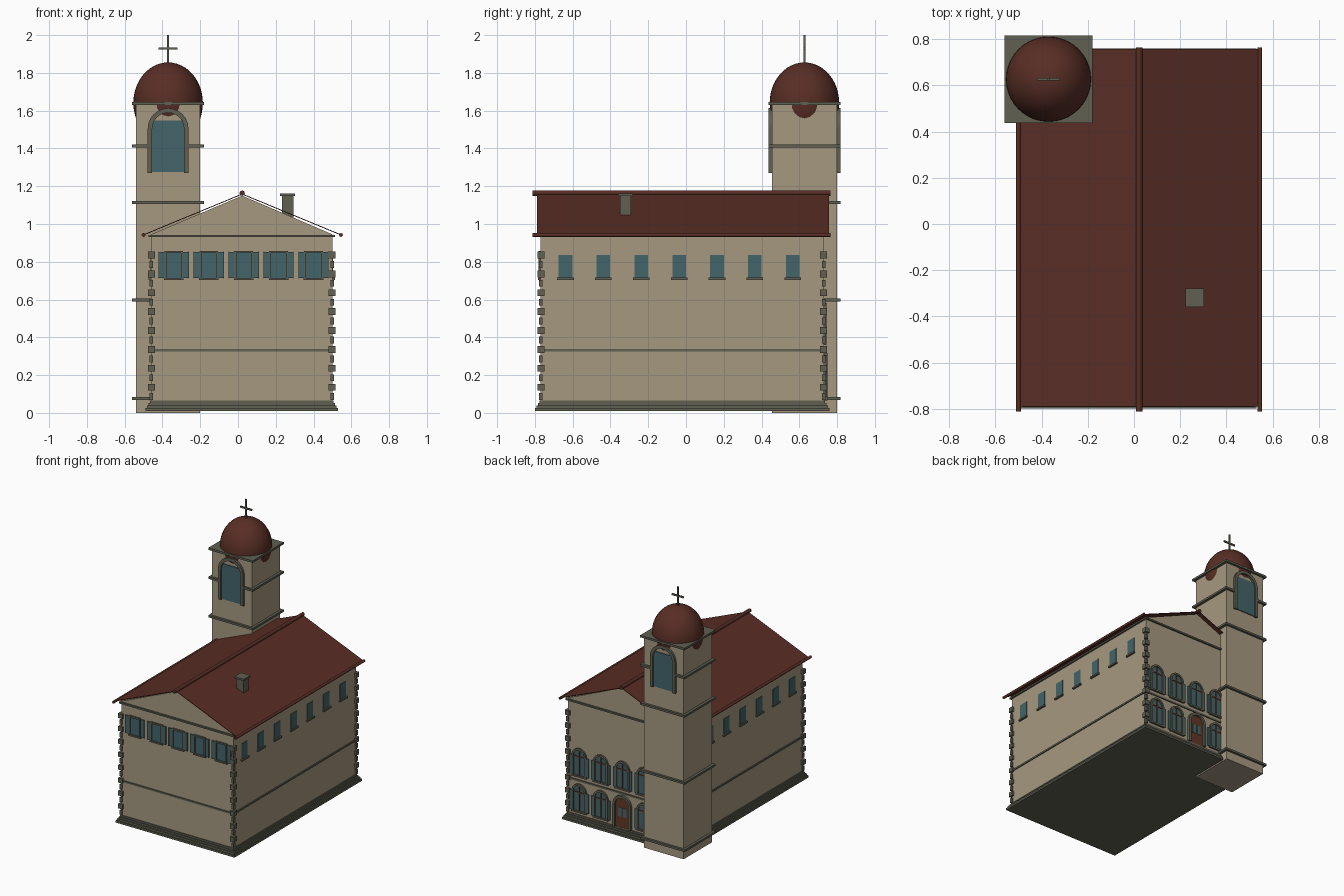
import bpy, bmesh, math

if "Cube" in bpy.data.objects:
    bpy.data.objects.remove(bpy.data.objects["Cube"])

def mat(name, c):
    m = bpy.data.materials.new(name)
    m.diffuse_color = (*c, 1)
    m.use_nodes = True
    m.node_tree.nodes["Principled BSDF"].inputs["Base Color"].default_value = m.diffuse_color
    return m

WALL = mat("tan plaster", (0.38, 0.315, 0.215))
STONE = mat("grey stone", (0.115, 0.115, 0.085))
ROOF = mat("dark red roof", (0.098, 0.027, 0.018))
GLASS = mat("teal glass", (0.056, 0.13, 0.145))
WOOD = mat("brown wood", (0.12, 0.038, 0.018))

def finish(name, bm, m):
    bmesh.ops.recalc_face_normals(bm, faces=bm.faces)
    me = bpy.data.meshes.new(name)
    bm.to_mesh(me)
    bm.free()
    me.materials.append(m)
    ob = bpy.data.objects.new(name, me)
    bpy.context.collection.objects.link(ob)
    return ob

def add_box(bm, x0, x1, y0, y1, z0, z1):
    v = [bm.verts.new((x, y, z)) for x in (x0, x1) for y in (y0, y1) for z in (z0, z1)]
    for f in ((0, 1, 3, 2), (4, 6, 7, 5), (0, 4, 5, 1), (2, 3, 7, 6), (0, 2, 6, 4), (1, 5, 7, 3)):
        bm.faces.new([v[i] for i in f])

def boxes(name, m, items):
    bm = bmesh.new()
    for b in items:
        add_box(bm, *b)
    return finish(name, bm, m)

def add_prism(bm, pts, y0, y1):
    # closed x-z outline extruded along y
    a = [bm.verts.new((x, y0, z)) for x, z in pts]
    b = [bm.verts.new((x, y1, z)) for x, z in pts]
    bm.faces.new(a)
    bm.faces.new(b[::-1])
    n = len(pts)
    for i in range(n):
        j = (i + 1) % n
        bm.faces.new((a[i], b[i], b[j], a[j]))

def arch(cx, hw, z0, spring, n=12):
    # open outline: up one side, round the top, down the other
    top = [(cx + hw * math.cos(math.pi * i / n), spring + hw * math.sin(math.pi * i / n)) for i in range(n + 1)]
    return [(cx + hw, z0)] + top + [(cx - hw, z0)]

def add_arch_frame(bm, cx, hw, t, z0, spring, y0, y1):
    o, i = arch(cx, hw, z0, spring), arch(cx, hw - t, z0, spring)
    st = [[bm.verts.new((p[0], y, p[1])) for p, y in ((a, y0), (a, y1), (b, y1), (b, y0))] for a, b in zip(o, i)]
    for s, e in zip(st, st[1:]):
        for k in range(4):
            q = (k + 1) % 4
            bm.faces.new((s[k], s[q], e[q], e[k]))
    bm.faces.new(st[0])
    bm.faces.new(st[-1])

# main hall dimensions
X0, X1, Y0, Y1, CX = -0.46, 0.50, -0.77, 0.73, 0.022

# walls with gables in one profile
bm = bmesh.new()
add_prism(bm, [(X0, 0.03), (X1, 0.03), (X1, 0.945), (CX, 1.15), (X0, 0.945)], Y0, Y1)
finish("hall_walls", bm, WALL)

def ring_box(g, z0, z1):
    return (X0 - g, X1 + g, Y0 - g, Y1 + g, z0, z1)

boxes("stepped_plinth", STONE, [ring_box(0.03, 0.01, 0.025), ring_box(0.022, 0.025, 0.04),
                                ring_box(0.013, 0.04, 0.053), ring_box(0.006, 0.053, 0.066)])
boxes("wall_bands", STONE, [ring_box(0.007, 0.325, 0.338), ring_box(0.013, 0.93, 0.942)])

# corner quoins, alternating long and short
q = []
for i in range(16):
    z = 0.068 + i * 0.05
    l, g = (0.04, 0.016) if i % 2 else (0.03, 0.009)
    for cx, cy in ((X0, Y0), (X1, Y0), (X1, Y1)):
        sx, sy = (1 if cx < 0 else -1), (1 if cy < 0 else -1)
        xs = sorted((cx - sx * g, cx + sx * (l - 0.02)))
        ys = sorted((cy - sy * g, cy + sy * (l - 0.02)))
        q.append((*xs, *ys, z, z + 0.036))
boxes("corner_quoins", STONE, q)

# roof sheets and round ridge and eave trims
bm = bmesh.new()
t = 0.005
add_prism(bm, [(-0.505, 0.938), (CX, 1.156), (0.55, 0.938), (0.55, 0.938 + t), (CX, 1.156 + t), (-0.505, 0.938 + t)],
          -0.79, 0.757)
finish("roof_sheets", bm, ROOF)
for nm, x, z, r in (("ridge_trim", CX, 1.163, 0.014), ("eave_trim_left", -0.5, 0.942, 0.01), ("eave_trim_right", 0.545, 0.942, 0.01)):
    bm = bmesh.new()
    add_prism(bm, [(x + r * math.cos(a * math.pi / 6), z + r * math.sin(a * math.pi / 6)) for a in range(12)], -0.812, 0.765)
    finish(nm, bm, ROOF)

# chimney
boxes("chimney", STONE, [(0.232, 0.294, -0.35, -0.29, 1.0, 1.148), (0.223, 0.303, -0.36, -0.28, 1.148, 1.162)])

# side windows with sills
gl, si = [], []
for i in range(7):
    y = -0.638 + 0.2005 * i
    for x, s in ((X1, 1), (X0, -1)):
        gl.append((*sorted((x, x + s * 0.004)), y - 0.036, y + 0.036, 0.715, 0.835))
        si.append((*sorted((x, x + s * 0.014)), y - 0.044, y + 0.044, 0.704, 0.716))
boxes("side_window_glass", GLASS, gl)
boxes("side_window_sills", STONE, si)

# front windows: glass, frame and shutters
COLS = [0.03 + 0.185 * k for k in (-2, -1, 0, 1, 2)]
gl, fr = [], []
for x in COLS:
    gl.append((x - 0.04, x + 0.04, Y0 - 0.004, Y0, 0.712, 0.85))
    for s in (-1, 1):
        gl.append((*sorted((x + s * 0.05, x + s * 0.077)), Y0 - 0.009, Y0, 0.714, 0.852))
        fr.append((*sorted((x + s * 0.039, x + s * 0.05)), Y0 - 0.012, Y0, 0.705, 0.858))
        fr.append((*sorted((x + s * 0.077, x + s * 0.08)), Y0 - 0.01, Y0, 0.712, 0.854))
    fr.append((x - 0.05, x + 0.05, Y0 - 0.012, Y0, 0.846, 0.858))
    fr.append((x - 0.052, x + 0.052, Y0 - 0.014, Y0, 0.703, 0.715))
boxes("front_window_glass", GLASS, gl)
boxes("front_window_frames", STONE, fr)

# rear arched windows in two rows, with a door in the middle of the lower row
gb, fb, bars, sh = bmesh.new(), bmesh.new(), [], []
for x in COLS[1:]:
    for row, z0 in enumerate((0.095, 0.37)):
        if row == 0 and x == COLS[2]:
            continue
        sp = z0 + 0.15
        add_prism(gb, arch(x, 0.05, z0, sp), Y1, Y1 + 0.004)
        add_arch_frame(fb, x, 0.062, 0.015, z0, sp, Y1, Y1 + 0.013)
        add_box(fb, x - 0.065, x + 0.065, Y1, Y1 + 0.014, z0 - 0.01, z0 + 0.003)
        bars += [(x - 0.004, x + 0.004, Y1, Y1 + 0.008, z0, sp + 0.045),
                 (x - 0.047, x + 0.047, Y1, Y1 + 0.008, sp - 0.008, sp)]
        for s in (-1, 1):
            sh.append((*sorted((x + s * 0.062, x + s * 0.08)), Y1, Y1 + 0.008, z0, sp))
finish("rear_window_glass", gb, GLASS)
finish("rear_window_frames", fb, STONE)
boxes("rear_window_bars", WOOD, bars)
boxes("rear_window_shutters", GLASS, sh)
dx = COLS[2]
bm = bmesh.new()
add_prism(bm, arch(dx, 0.062, 0.066, 0.24), Y1, Y1 + 0.005)
finish("rear_door", bm, WOOD)
boxes("rear_door_panes", GLASS, [(dx + a, dx + a + 0.03, Y1, Y1 + 0.008, 0.15, 0.22) for a in (-0.037, 0.007)])
bm = bmesh.new()
add_arch_frame(bm, dx, 0.078, 0.02, 0.066, 0.24, Y1, Y1 + 0.018)
finish("rear_door_frame", bm, STONE)

# bell tower
TX, TY = -0.37, 0.627
boxes("tower_walls", WALL, [(TX - 0.17, TX + 0.17, TY - 0.173, TY + 0.173, 0, 1.635)])
W = 0.19
bands = [(TX - W, TX + W, TY - W, TY + W, z - 0.008, z + 0.008) for z in (0.075, 0.597, 1.115, 1.637)]
bands += [(TX - W, TX - 0.105, TY - W, TY + W, 1.405, 1.421), (TX + 0.105, TX + W, TY - W, TY + W, 1.405, 1.421)]
boxes("tower_bands", STONE, bands)

# tower belfry openings front and back
bm, gl = bmesh.new(), []
for s in (-1, 1):
    f = TY + s * 0.173
    add_arch_frame(bm, TX, 0.108, 0.024, 1.27, 1.505, *sorted((f, f + s * 0.017)))
    gl.append((TX - 0.084, TX + 0.084, *sorted((f, f + s * 0.007)), 1.275, 1.548))
finish("belfry_frames", bm, STONE)
boxes("belfry_glass", GLASS, gl)

# dome, slightly taller than round, bulging through the walls
bm = bmesh.new()
bmesh.ops.create_uvsphere(bm, u_segments=40, v_segments=24, radius=0.184)
for v in bm.verts:
    v.co = (v.co.x + TX, v.co.y + TY, v.co.z * 1.165 + 1.641)
for f in bm.faces:
    f.smooth = True
finish("dome", bm, ROOF)

# cross on top
boxes("roof_cross", STONE, [(TX - 0.006, TX + 0.006, TY - 0.005, TY + 0.005, 1.84, 2.0),
                            (TX - 0.05, TX + 0.05, TY - 0.005, TY + 0.005, 1.923, 1.935)])
